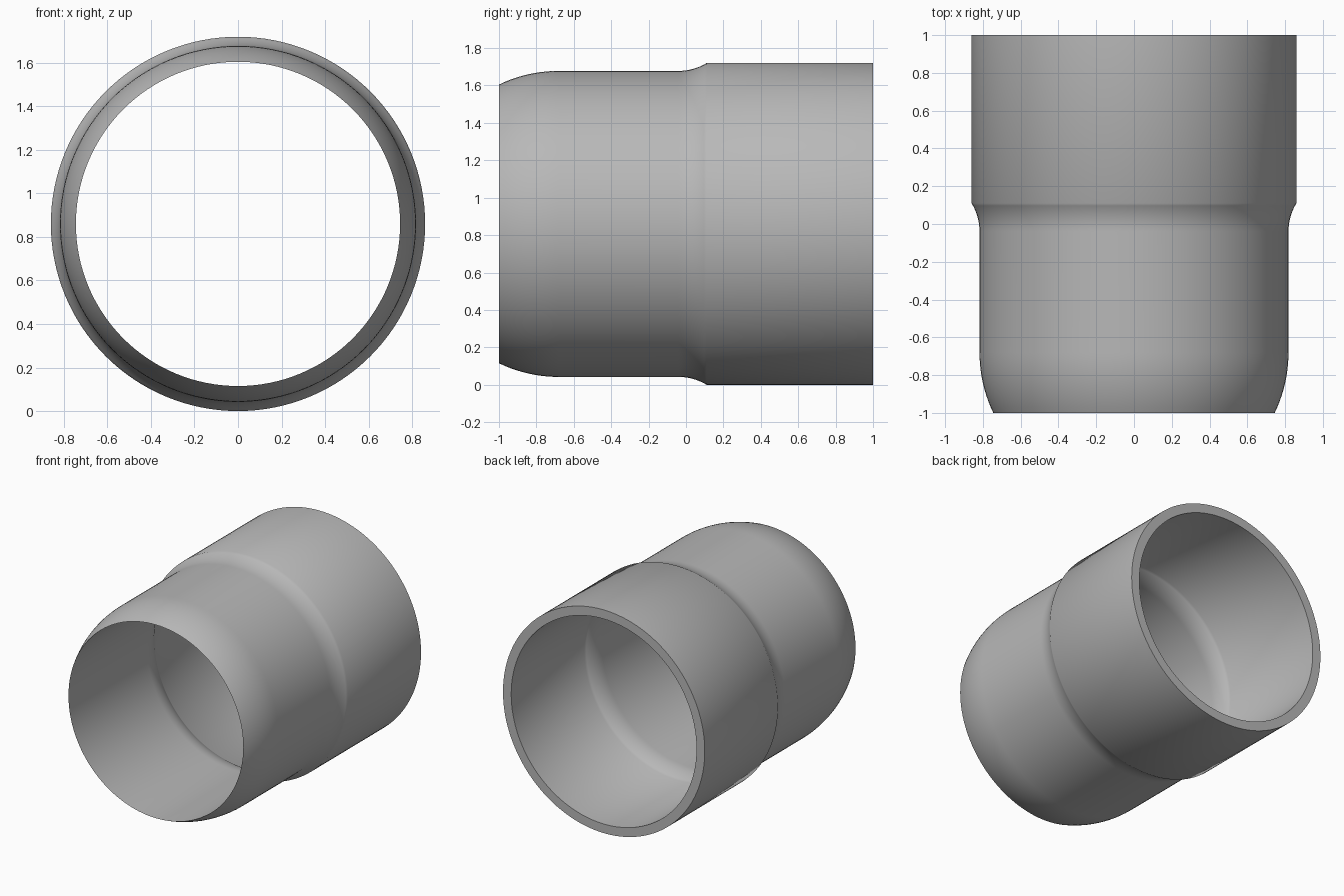
import bpy, bmesh, math

if "Cube" in bpy.data.objects:
    bpy.data.objects.remove(bpy.data.objects["Cube"])

SEGMENTS = 128
R_BACK, R_FRONT, BORE, SOCKET = 0.86, 0.818, 0.745, 0.79


def arc(y0, y1, r0, r1, n=10):
    """Circular arc leaving (y0, r0) parallel to the axis and ending at (y1, r1)."""
    dy, dr = y1 - y0, r1 - r0
    rad = (dy * dy + dr * dr) / (2 * abs(dr))
    end = math.asin(abs(dy) / rad)
    pts = []
    for i in range(n + 1):
        a = end * i / n
        pts.append((y0 + math.copysign(rad * math.sin(a), dy),
                    r0 + math.copysign(rad * (1 - math.cos(a)), dr)))
    return pts


# closed wall section as (y, radius): outside from nose to back, then the bore
outside = arc(-0.68, -1.0, R_FRONT, BORE)[::-1] + arc(-0.04, 0.11, R_FRONT, R_BACK)
inside = [(1.0, R_BACK), (1.0, SOCKET)] + arc(-0.04, 0.11, BORE, SOCKET)[::-1]
section = outside + inside

# revolve the section around the y axis
bm = bmesh.new()
rings = []
for s in range(SEGMENTS):
    a = 2 * math.pi * s / SEGMENTS
    rings.append([bm.verts.new((r * math.cos(a), y, R_BACK + r * math.sin(a)))
                  for y, r in section])
n = len(section)
for s in range(SEGMENTS):
    p, q = rings[s], rings[(s + 1) % SEGMENTS]
    for i in range(n):
        j = (i + 1) % n
        bm.faces.new((p[i], p[j], q[j], q[i]))
bmesh.ops.recalc_face_normals(bm, faces=bm.faces)

mesh = bpy.data.meshes.new("pipe_sleeve")
bm.to_mesh(mesh)
bm.free()
sleeve = bpy.data.objects.new("pipe_sleeve", mesh)
bpy.context.collection.objects.link(sleeve)

# plain grey plastic
grey = bpy.data.materials.new("grey")
grey.diffuse_color = (0.48, 0.48, 0.48, 1)
grey.use_nodes = True
grey.node_tree.nodes["Principled BSDF"].inputs["Base Color"].default_value = grey.diffuse_color
mesh.materials.append(grey)

# smooth walls, crisp rims
bpy.context.view_layer.objects.active = sleeve
sleeve.select_set(True)
bpy.ops.object.shade_smooth_by_angle(angle=math.radians(35))
